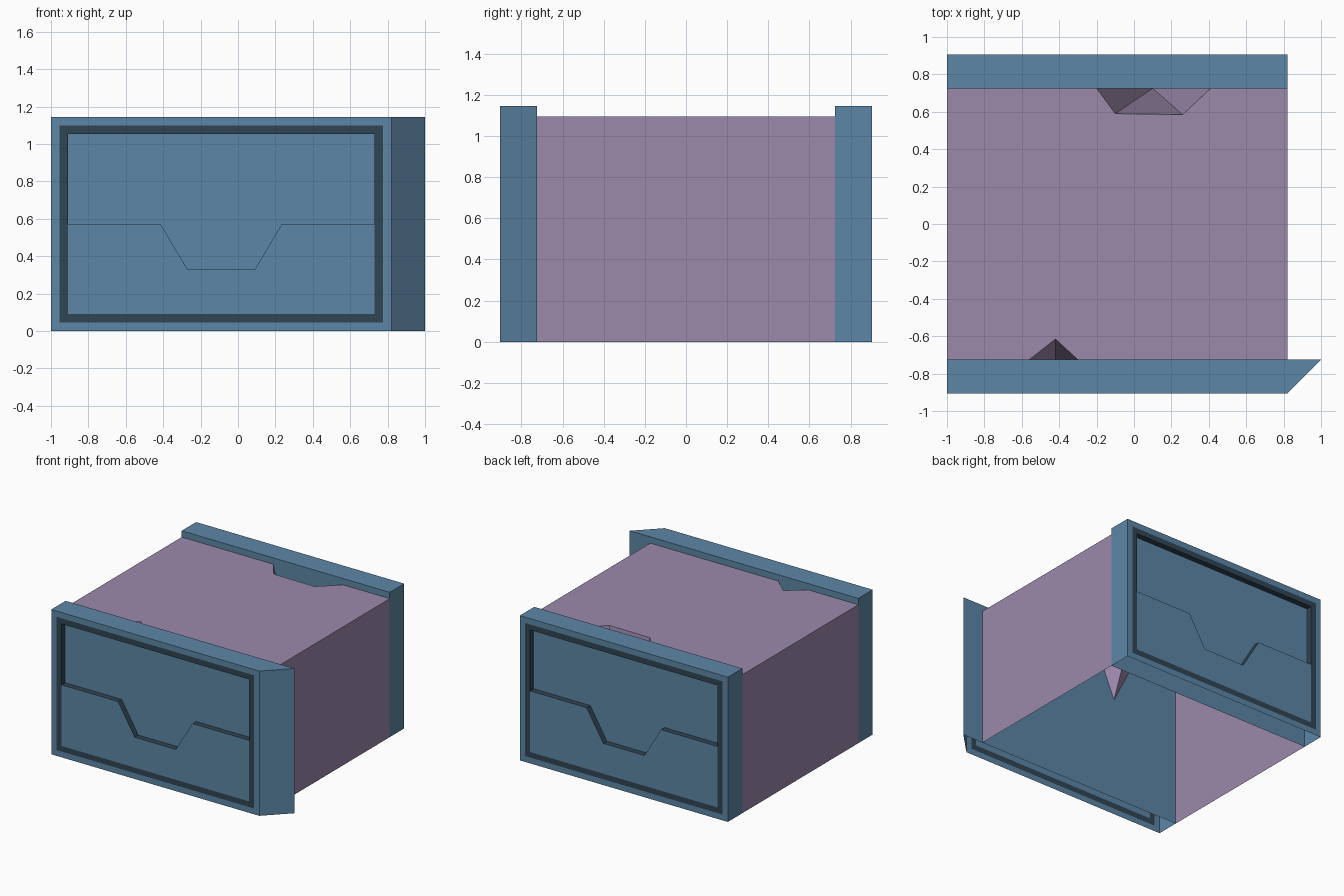
import bpy, bmesh, math
from mathutils import Matrix

if "Cube" in bpy.data.objects:
    bpy.data.objects.remove(bpy.data.objects["Cube"])

XL, XR, H = -1.0, 0.82, 1.145      # plate extents
YO, YI, TOP = 0.905, 0.725, 1.095  # outer / inner plate planes, body height
CX = (XL + XR) / 2


def material(name, rgb):
    m = bpy.data.materials.new(name)
    m.diffuse_color = (*rgb, 1)
    m.use_nodes = True
    m.node_tree.nodes["Principled BSDF"].inputs["Base Color"].default_value = m.diffuse_color
    return m


blue = material("blue", (0.11, 0.24, 0.38))
dark = material("dark_blue", (0.03, 0.06, 0.09))
purple = material("mauve", (0.33, 0.25, 0.41))


def build(name, faces, mats):
    """Make an object from (points, material index) faces."""
    bm = bmesh.new()
    for pts, mi in faces:
        bm.faces.new([bm.verts.new(p) for p in pts]).material_index = mi
    bmesh.ops.remove_doubles(bm, verts=bm.verts, dist=1e-4)
    bmesh.ops.recalc_face_normals(bm, faces=bm.faces)
    me = bpy.data.meshes.new(name)
    bm.to_mesh(me)
    bm.free()
    for m in mats:
        me.materials.append(m)
    ob = bpy.data.objects.new(name, me)
    bpy.context.collection.objects.link(ob)
    return ob


def at(pts, y):
    return [(x, y, z) for x, z in pts]


def rect(d):
    return [(XL + d, d), (XR - d, d), (XR - d, H - d), (XL + d, H - d)]


def strip(a, b, mi, closed=True):
    n = len(a)
    return [([a[i], a[(i + 1) % n], b[(i + 1) % n], b[i]], mi)
            for i in range(n if closed else n - 1)]


def plate(name, ext):
    f, r = -YO, -YO + 0.045
    outer, band, inner = rect(0), rect(0.046), rect(0.09)
    # rim and dark band
    faces = strip(at(outer, f), at(band, f), 0) + strip(at(band, f), at(inner, f), 1)
    # raised lower panel, recessed upper panel, dark step walls
    zig = [(XL + .09, .573), (-.415, .573), (-.27, .33), (.09, .33), (.235, .573), (XR - .09, .573)]
    lower = inner[:2] + zig[::-1]
    upper = zig + inner[2:]
    faces += [(at(lower, f), 0), (at(upper, r), 0)]
    faces += strip(at(upper, f), at(upper, r), 1)
    # top, ends and inner face; the underside is open
    plan = [(XL, -YI), (XL, -YO), (XR, -YO), (XR + ext, -YI)]
    lo, hi = [(x, y, 0) for x, y in plan], [(x, y, H) for x, y in plan]
    faces += [(hi, 0)]
    faces += [([lo[i], lo[(i + 1) % 4], hi[(i + 1) % 4], hi[i]], 0) for i in (0, 2, 3)]
    return build(name, faces, [blue, dark])


# front plate with bevelled overhang, back plate turned half round
plate("front_plate", 0.18)
back = plate("back_plate", 0.0)
back.data.transform(Matrix.Translation((CX, 0, 0)) @ Matrix.Rotation(math.pi, 4, 'Z')
                    @ Matrix.Translation((-CX, 0, 0)))

# hollow body: roof with two chipped edges, side walls
front_chip = [(-.56, -YI), (-.42, -.615), (-.30, -YI)]
back_chip = [(.41, YI), (.26, .585), (-.10, .59), (-.20, YI)]
roof = [(XL, -YI)] + front_chip + [(XR, -YI), (XR, YI)] + back_chip + [(XL, YI)]
body = [([(x, y, TOP) for x, y in roof], 0)]
for x in (XL, XR):
    body.append(([(x, -YI, 0), (x, YI, 0), (x, YI, TOP), (x, -YI, TOP)], 0))
# chip facets running down to a point against the plates
for chip, tip in ((front_chip, (-.42, -YI, .815)), (back_chip, (.10, YI, .01))):
    for a, b in zip(chip, chip[1:]):
        body.append(([(*a, TOP), (*b, TOP), tip], 0))
build("body", body, [purple])
